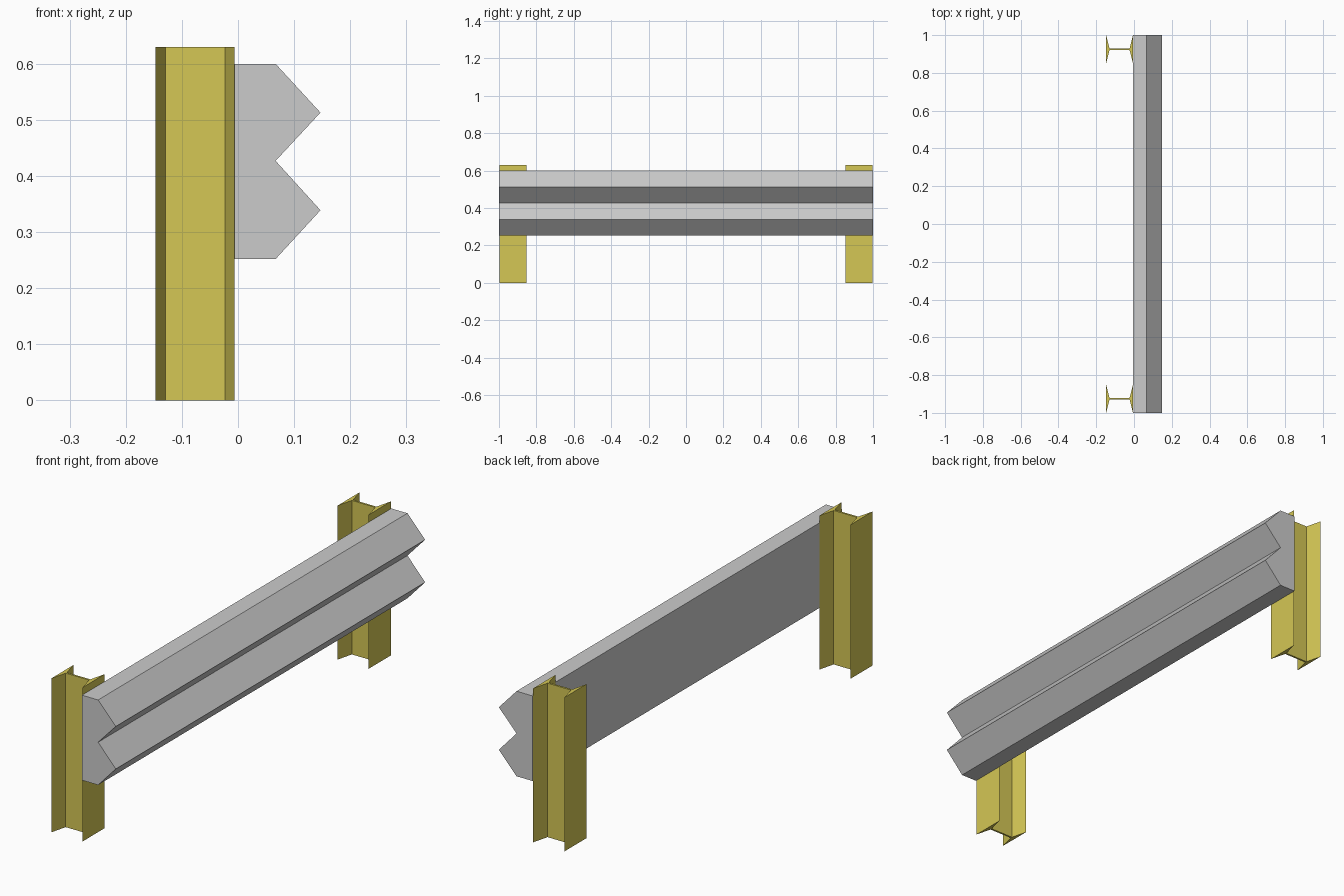
import bpy
import bmesh
from mathutils import Vector

if "Cube" in bpy.data.objects:
    bpy.data.objects.remove(bpy.data.objects["Cube"])


def extrude_profile(name, points, direction, material=None):
    """Close a profile loop and sweep it into a solid."""
    bm = bmesh.new()
    face = bm.faces.new([bm.verts.new(p) for p in points])
    swept = bmesh.ops.extrude_face_region(bm, geom=[face], use_keep_orig=True)
    verts = [g for g in swept["geom"] if isinstance(g, bmesh.types.BMVert)]
    bmesh.ops.translate(bm, verts=verts, vec=Vector(direction))
    bmesh.ops.recalc_face_normals(bm, faces=bm.faces)
    mesh = bpy.data.meshes.new(name)
    bm.to_mesh(mesh)
    bm.free()
    obj = bpy.data.objects.new(name, mesh)
    bpy.context.collection.objects.link(obj)
    if material:
        mesh.materials.append(material)
    return obj


post_paint = bpy.data.materials.new("post_paint")
post_paint.diffuse_color = (0.66, 0.57, 0.09, 1)
post_paint.use_nodes = True
post_paint.node_tree.nodes["Principled BSDF"].inputs["Base Color"].default_value = post_paint.diffuse_color

# Double-ridged guard rail
rail = [(-0.006, 0.252), (0.067, 0.252), (0.147, 0.339), (0.067, 0.427),
        (0.147, 0.513), (0.067, 0.6), (-0.006, 0.6)]
extrude_profile("guard_rail", [(x, -1, z) for x, z in rail], (0, 2, 0))

# I-beam posts with flanges tapering to sharp edges
center_x, half_depth, half_web = -0.0765, 0.0705, 0.053
half_width, half_thick = 0.072, 0.004
half = [(-half_depth, half_width), (-half_web, half_thick),
        (half_web, half_thick), (half_depth, half_width)]
section = half + [(-x, -y) for x, y in half]
for name, y0 in (("front_post", -0.925), ("back_post", 0.925)):
    extrude_profile(name, [(center_x + x, y0 + y, 0) for x, y in section],
                    (0, 0, 0.63), post_paint)
